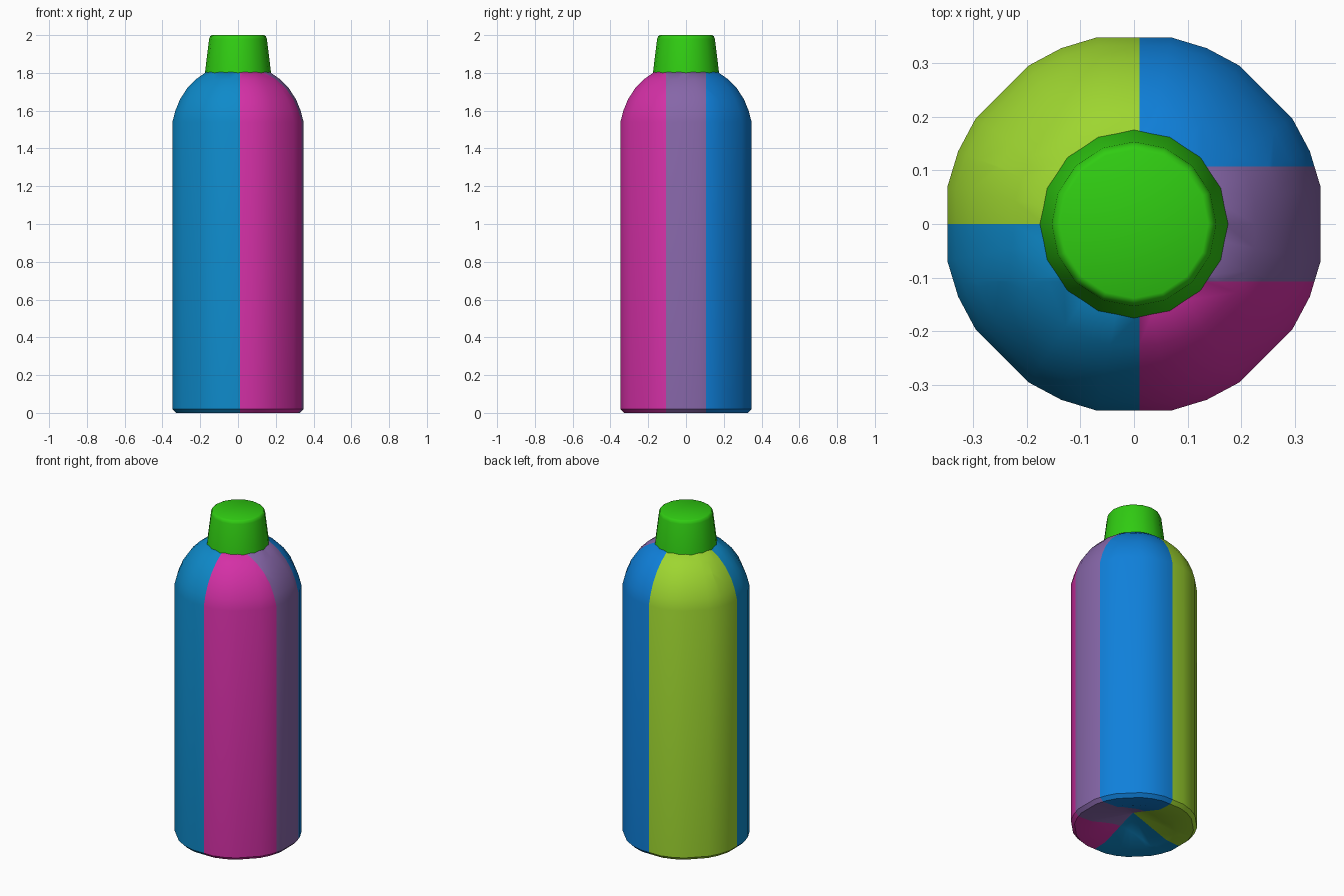
import bpy, bmesh
from math import sin, cos, radians, sqrt

cube = bpy.data.objects.get("Cube")
if cube:
    bpy.data.objects.remove(cube, do_unlink=True)


def material(name, rgb):
    """Make a flat material from 0-255 display values."""
    lin = [((c / 255 + 0.055) / 1.055) ** 2.4 for c in rgb] + [1]
    mat = bpy.data.materials.new(name)
    mat.use_nodes = True
    mat.diffuse_color = lin
    mat.node_tree.nodes["Principled BSDF"].inputs["Base Color"].default_value = lin
    return mat


def lathe(bm, profile, angles):
    """Skin rings of (radius, z); a zero radius becomes a pole."""
    rings = []
    for r, z in profile:
        if r == 0:
            rings.append([bm.verts.new((0, 0, z))] * len(angles))
        else:
            rings.append([bm.verts.new((r * cos(a), r * sin(a), z)) for a in angles])
    n = len(angles)
    for low, high in zip(rings, rings[1:]):
        for i in range(n):
            j = (i + 1) % n
            loop = list(dict.fromkeys((low[i], low[j], high[j], high[i])))
            bm.faces.new(loop)


def finish(name, bm, mats, angle):
    bmesh.ops.recalc_face_normals(bm, faces=bm.faces[:])
    mesh = bpy.data.meshes.new(name)
    bm.to_mesh(mesh)
    bm.free()
    for mat in mats:
        mesh.materials.append(mat)
    obj = bpy.data.objects.new(name, mesh)
    bpy.context.collection.objects.link(obj)
    bpy.ops.object.select_all(action='DESELECT')
    obj.select_set(True)
    bpy.context.view_layer.objects.active = obj
    bpy.ops.object.shade_smooth_by_angle(angle=radians(angle))
    return obj


teal = material("teal", (14, 138, 202))
pink = material("pink", (212, 48, 166))
purple = material("purple", (134, 102, 168))
blue = material("blue", (15, 128, 218))
lime = material("lime", (158, 214, 48))
green = material("cap green", (48, 204, 18))

# Body: concave base, straight wall, domed shoulder
R = 0.354
DOME = 1.495
profile = [(0, 0.09), (0.24, 0.005), (R - 0.02, 0), (R, 0.02), (R, 1.54)]
profile += [(sqrt(R * R - (z - DOME) ** 2), z) for z in (1.6, 1.66, 1.72, 1.765, 1.805)]
profile += [(0, 1.805)]
wall_angles = [radians(k * 11.25) for k in range(32) if k % 4]
body = bmesh.new()
lathe(body, profile, wall_angles)

# Straight colour borders cut through the body
SEAM, BAND = 0.01, 0.107
for point, normal in (((SEAM, 0, 0), (1, 0, 0)), ((0, 0, 0), (0, 1, 0)),
                      ((0, BAND, 0), (0, 1, 0)), ((0, -BAND, 0), (0, 1, 0))):
    bmesh.ops.bisect_plane(body, geom=body.verts[:] + body.edges[:] + body.faces[:],
                           plane_co=point, plane_no=normal, dist=0.0001)
for face in body.faces:
    c = face.calc_center_median()
    if c.x < SEAM:
        face.material_index = 4 if c.y > 0 else 0
    elif abs(c.y) < BAND:
        face.material_index = 2
    else:
        face.material_index = 3 if c.y > 0 else 1
finish("bottle_body", body, [teal, pink, purple, blue, lime], 35)

# Tapered cap with a small rounded rim
cap = bmesh.new()
lathe(cap, [(0, 1.8), (0.175, 1.8), (0.153, 1.98), (0.147, 1.995), (0.138, 2), (0, 1.998)],
      [radians(k * 22.5) for k in range(16)])
finish("bottle_cap", cap, [green], 40)
